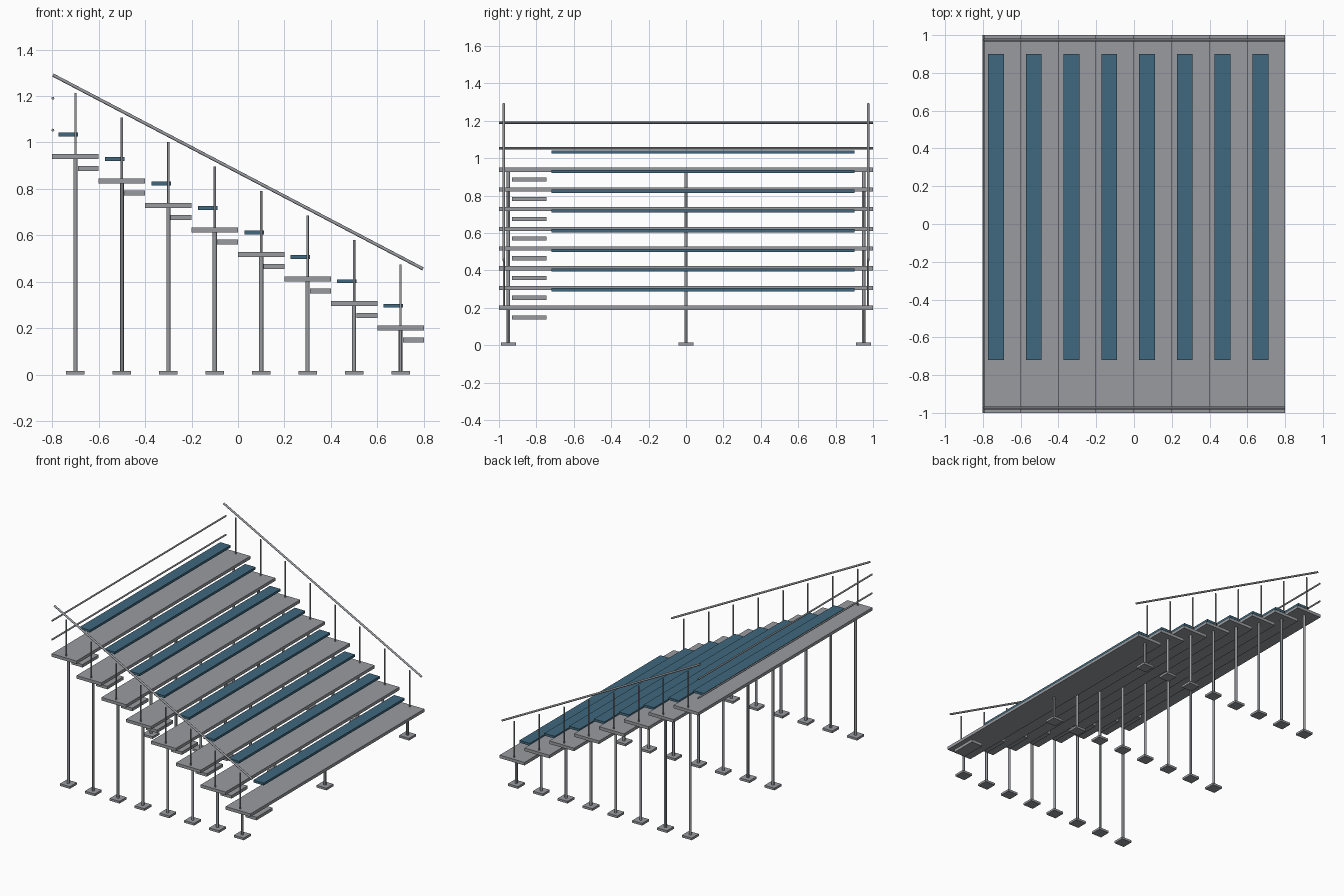
import bpy
from mathutils import Vector

if "Cube" in bpy.data.objects:
    bpy.data.objects.remove(bpy.data.objects["Cube"], do_unlink=True)


def make_material(name, color):
    mat = bpy.data.materials.new(name)
    mat.use_nodes = True
    mat.diffuse_color = (*color, 1)
    mat.node_tree.nodes["Principled BSDF"].inputs["Base Color"].default_value = (*color, 1)
    return mat


GREY = make_material("metal grey", (0.32, 0.33, 0.35))
BLUE = make_material("bench blue", (0.05, 0.14, 0.21))


def box(name, x, y, z, mat):
    """Box from (min, max) ranges on each axis."""
    spans = (x, y, z)
    bpy.ops.mesh.primitive_cube_add(size=1, location=[(a + b) / 2 for a, b in spans])
    obj = bpy.context.object
    obj.name = name
    obj.scale = [b - a for a, b in spans]
    bpy.ops.object.transform_apply(location=False, rotation=False, scale=True)
    obj.data.materials.append(mat)


def tube(name, start, end, radius):
    """Round bar between two points."""
    start, end = Vector(start), Vector(end)
    axis = end - start
    bpy.ops.mesh.primitive_cylinder_add(vertices=12, radius=radius, depth=axis.length,
                                        location=(start + end) / 2)
    obj = bpy.context.object
    obj.name = name
    obj.rotation_euler = axis.to_track_quat("Z", "Y").to_euler()
    obj.data.materials.append(GREY)
    bpy.ops.object.shade_smooth_by_angle()


ROWS = 8
RISE = 0.1054

for i in range(ROWS):
    x = 0.7 - 0.2 * i
    z = 0.201 + RISE * i
    # Walking tread, aisle half step and bench of this row
    box("tread", (x - 0.1, x + 0.1), (-1, 1), (z - 0.011, z + 0.011), GREY)
    box("aisle_step", (x + 0.01, x + 0.1), (-0.93, -0.745), (z - 0.063, z - 0.041), GREY)
    box("bench", (x - 0.073, x + 0.011), (-0.72, 0.9), (z + 0.087, z + 0.104), BLUE)
    # Legs with foot plates
    for y in (-0.95, 0, 0.95):
        tube("leg", (x, y, 0.01), (x, y, z), 0.009)
        box("foot_plate", (x - 0.04, x + 0.04), (y - 0.04, y + 0.04), (0, 0.016), GREY)
    # Railing posts
    for y in (-0.974, 0.974):
        tube("railing_post", (x, y, z), (x, y, z + 0.274), 0.005)

# Sloping side rails
for y in (-0.974, 0.974):
    tube("side_rail", (-0.797, y, 1.29), (0.797, y, 0.455), 0.007)

# Rear guard rails
for z in (1.053, 1.19):
    tube("rear_rail", (-0.797, -1, z), (-0.797, 1, z), 0.006)
